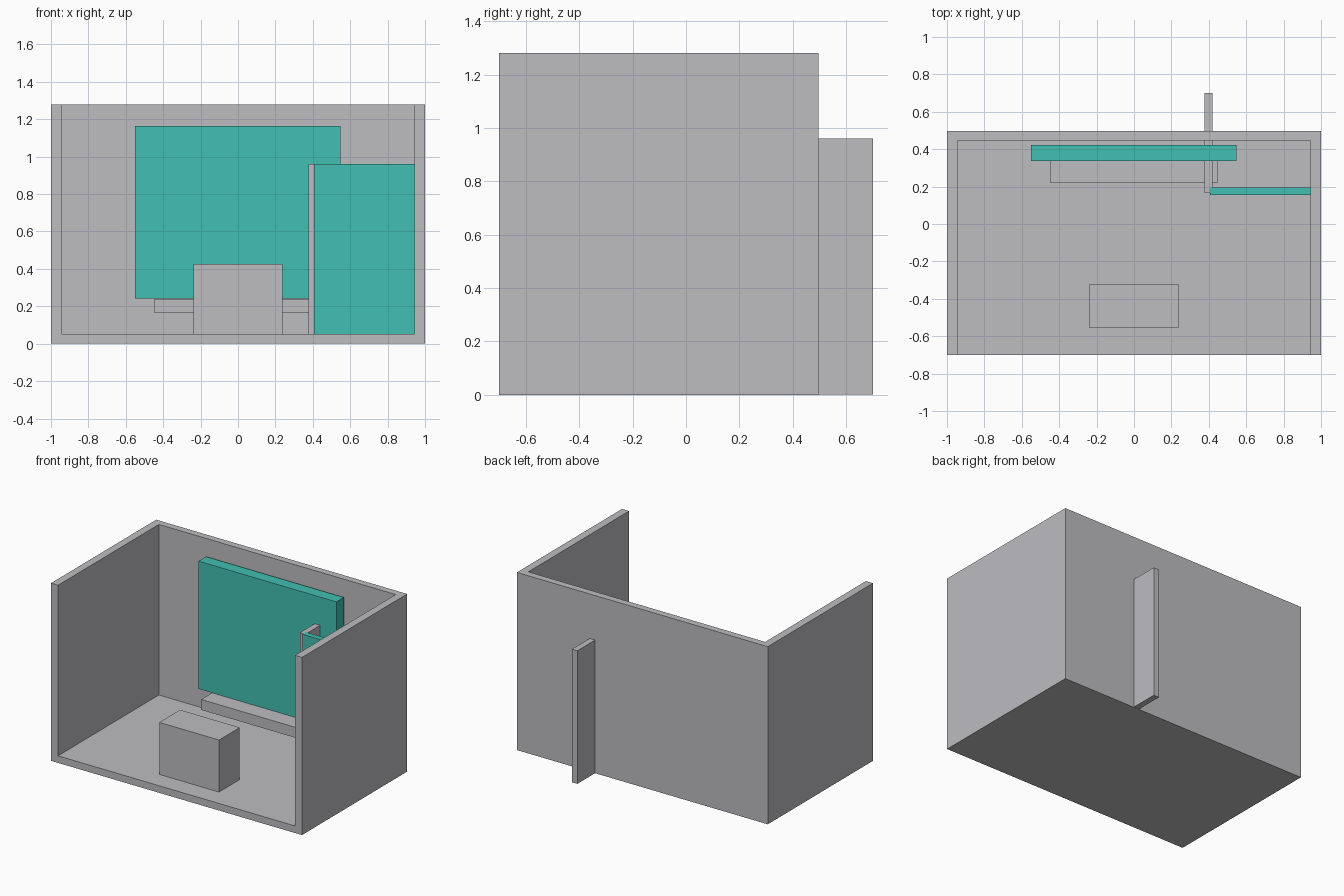
import bpy

if "Cube" in bpy.data.objects:
    bpy.data.objects.remove(bpy.data.objects["Cube"])


def material(name, color):
    m = bpy.data.materials.new(name)
    m.diffuse_color = (*color, 1.0)
    m.use_nodes = True
    m.node_tree.nodes["Principled BSDF"].inputs["Base Color"].default_value = m.diffuse_color
    return m


grey = material("light_grey", (0.51, 0.51, 0.535))
teal = material("teal", (0.054, 0.53, 0.445))


def box(name, x, y, z, mat):
    """Box from (min, max) ranges on each axis."""
    spans = (x, y, z)
    bpy.ops.mesh.primitive_cube_add(size=1)
    ob = bpy.context.object
    ob.name = name
    for v in ob.data.vertices:
        v.co = [a + (b - a) * (c + 0.5) for (a, b), c in zip(spans, v.co)]
    ob.data.materials.append(mat)
    return ob


# Room shell: a solid block hollowed out, open at the front and top
room = box("room_shell", (-1, 1), (-0.7, 0.497), (0, 1.28), grey)
cutter = box("room_cutter", (-0.944, 0.944), (-0.9, 0.447), (0.051, 1.5), grey)
cutter.hide_render = True
cutter.hide_viewport = False
cut = room.modifiers.new("hollow", 'BOOLEAN')
cut.operation = 'DIFFERENCE'
cut.solver = 'EXACT'
cut.object = cutter
bpy.context.view_layer.objects.active = room
bpy.ops.object.modifier_apply(modifier=cut.name)
bpy.data.objects.remove(cutter, do_unlink=True)

# Wall display with a floating shelf below it
box("wall_screen", (-0.55, 0.548), (0.337, 0.422), (0.243, 1.163), teal)
box("floating_shelf", (-0.447, 0.446), (0.219, 0.42), (0.164, 0.239), grey)

# Counter near the front
box("counter", (-0.238, 0.238), (-0.556, -0.32), (0.05, 0.426), grey)

# Corner closet: side partition running through the back wall, and front panel
box("closet_partition", (0.376, 0.419), (0.166, 0.7), (0.001, 0.96), grey)
box("closet_front", (0.406, 0.945), (0.155, 0.195), (0.05, 0.961), teal)
